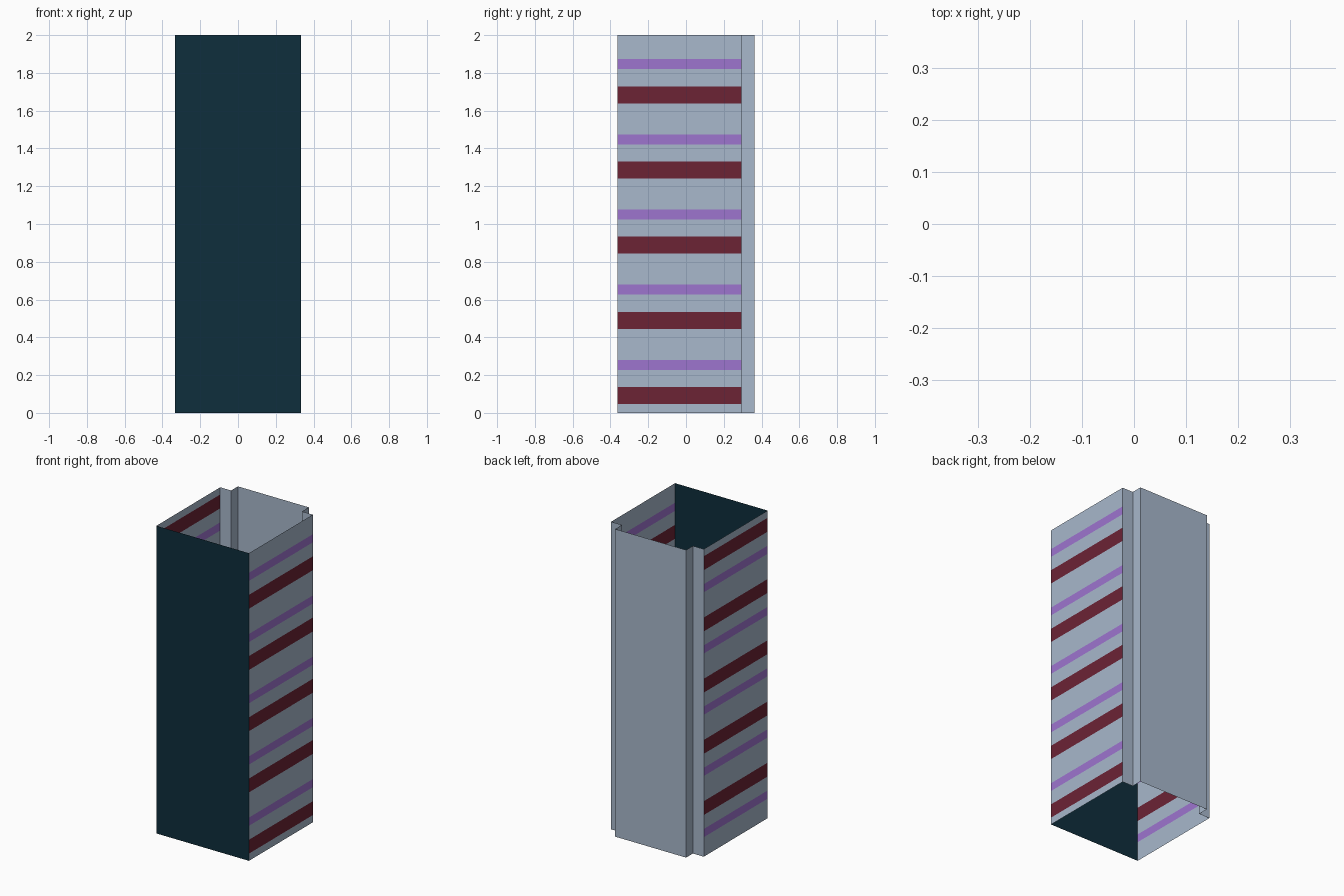
import bpy, bmesh

if "Cube" in bpy.data.objects:
    bpy.data.objects.remove(bpy.data.objects["Cube"])

H = 2.0
X, INNER = 0.333, 0.255                      # half width, half width of the raised back panel
FRONT, STEP, BACK = -0.363, 0.293, 0.363     # y positions


def material(name, rgb):
    m = bpy.data.materials.new(name)
    lin = [(c / 255 / 12.92 if c < 11 else ((c / 255 + 0.055) / 1.055) ** 2.4) for c in rgb]
    m.diffuse_color = (*lin, 1)
    m.use_nodes = True
    m.node_tree.nodes["Principled BSDF"].inputs["Base Color"].default_value = m.diffuse_color
    return m


pale = material("pale steel blue", (168, 184, 204))
navy = material("dark teal", (14, 46, 60))
maroon = material("maroon", (108, 35, 53))
purple = material("soft purple", (158, 117, 207))


def wall(name, path, mats, bands=None):
    """Thin upright sheet following an xy path, cut into (top z, material index) bands."""
    bm = bmesh.new()
    bands = bands or [(H, 0)]
    rows = [[bm.verts.new((x, y, z)) for x, y in path] for z in [0] + [b[0] for b in bands]]
    for (low, high), (_, index) in zip(zip(rows, rows[1:]), bands):
        for i in range(len(path) - 1):
            f = bm.faces.new((low[i], low[i + 1], high[i + 1], high[i]))
            f.material_index = index
    mesh = bpy.data.meshes.new(name)
    bm.to_mesh(mesh)
    bm.free()
    for m in mats:
        mesh.materials.append(m)
    obj = bpy.data.objects.new(name, mesh)
    bpy.context.collection.objects.link(obj)


# Repeating wide maroon and narrow purple stripes, from the bottom up
stripes = []
for i in range(5):
    z = 0.398 * i
    stripes += [(0.047 + z, 0.137 + z, 1), (0.228 + z, 0.281 + z, 2)]


def side_bands(items):
    bands = []
    for low, high, index in items:
        bands += [(low, 0), (high, index)]
    return bands + [(H, 0)]


flipped = [(H - high, H - low, index) for low, high, index in reversed(stripes)]

# Front panel
wall("front_panel", [(-X, FRONT), (X, FRONT)], [navy])
# Striped sides; the left one runs upside down
wall("right_side", [(X, FRONT), (X, STEP)], [pale, maroon, purple], side_bands(stripes))
wall("left_side", [(-X, STEP), (-X, FRONT)], [pale, maroon, purple], side_bands(flipped))
# Back with raised centre panel
wall("stepped_back", [(X, STEP), (INNER, STEP), (INNER, BACK),
                      (-INNER, BACK), (-INNER, STEP), (-X, STEP)], [pale])
